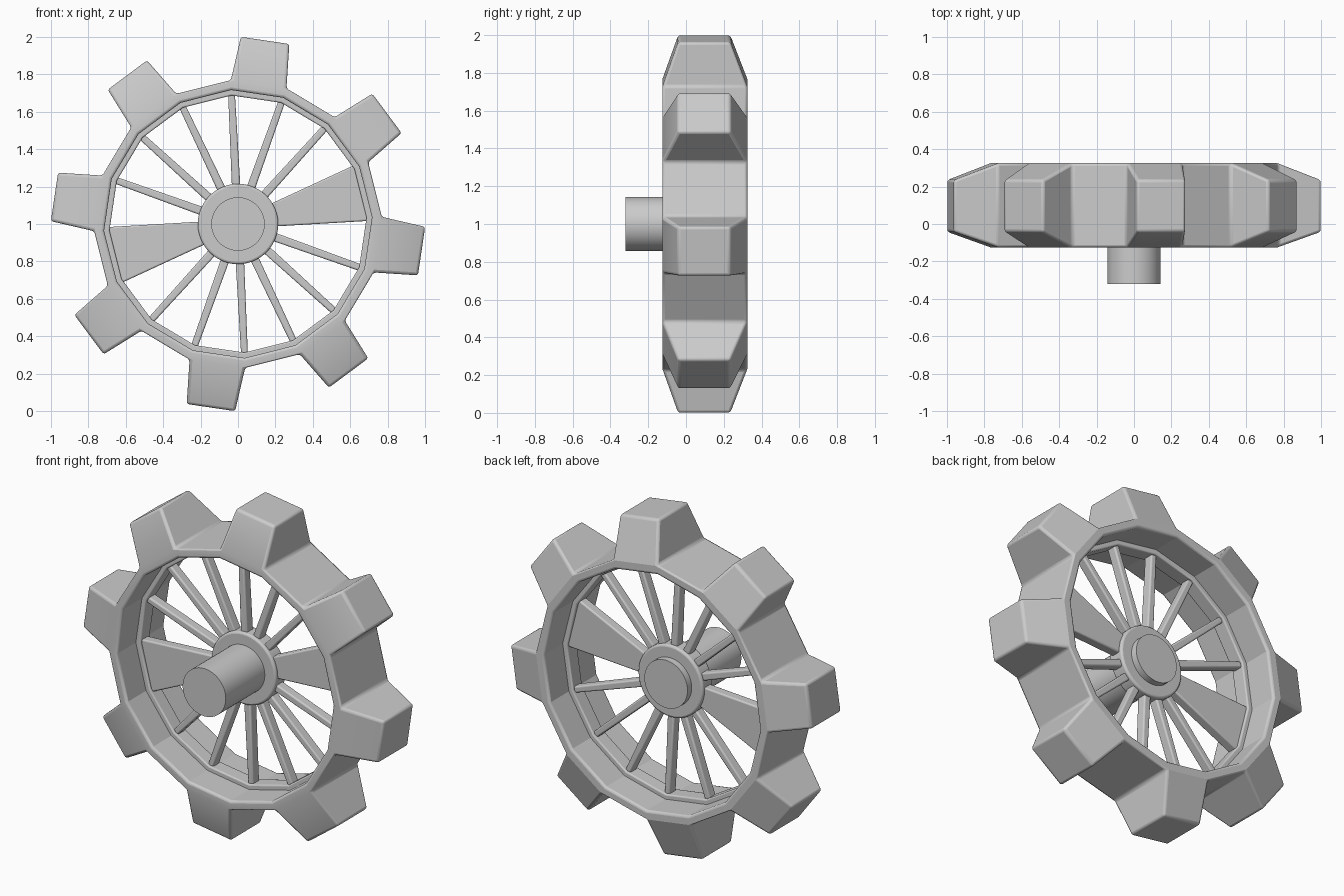
import bpy, bmesh
from math import cos, sin, radians
from mathutils import Vector

if "Cube" in bpy.data.objects:
    bpy.data.objects.remove(bpy.data.objects["Cube"])

N = 16
START = 92.85          # angle of the first rim corner
STEP = 360 / N


def polar(r, deg, y):
    a = radians(deg)
    return Vector((r * cos(a), y, 1 + r * sin(a)))


def finish(name, bm, bevel=0.0, limit=30):
    bmesh.ops.recalc_face_normals(bm, faces=bm.faces)
    me = bpy.data.meshes.new(name)
    bm.to_mesh(me)
    bm.free()
    ob = bpy.data.objects.new(name, me)
    bpy.context.collection.objects.link(ob)
    if bevel:
        m = ob.modifiers.new("soft_edges", 'BEVEL')
        m.width, m.segments = bevel, 3
        m.limit_method, m.angle_limit = 'ANGLE', radians(limit)
    bpy.ops.object.select_all(action='DESELECT')
    ob.select_set(True)
    bpy.context.view_layer.objects.active = ob
    bpy.ops.object.shade_smooth_by_angle(angle=radians(20))
    return ob


def ring(profile):
    """Sweep a closed (radius, y) profile around 16 flat sides."""
    bm = bmesh.new()
    loops = [[bm.verts.new(polar(r, START + i * STEP, y)) for r, y in profile]
             for i in range(N)]
    faces = []
    n = len(profile)
    for i in range(N):
        a, b = loops[i], loops[(i + 1) % N]
        faces.append([bm.faces.new((a[j], a[(j + 1) % n], b[(j + 1) % n], b[j]))
                      for j in range(n)])
    return bm, faces


def prism(name, outline, y0, y1, bevel):
    """Extrude an outline of (x, z) points along y."""
    bm = bmesh.new()
    f = bm.faces.new([bm.verts.new((x, y0, z)) for x, z in outline])
    ext = bmesh.ops.extrude_face_region(bm, geom=[f])
    for v in ext['geom']:
        if isinstance(v, bmesh.types.BMVert):
            v.co.y = y1
    return finish(name, bm, bevel)


def disc(name, r, y0, y1, bevel=0.0):
    pts = [(r * cos(radians(k * 7.5)), 1 + r * sin(radians(k * 7.5))) for k in range(48)]
    return prism(name, pts, y0, y1, bevel)


# Rim with eight tapered teeth pulled out of every other outer side
bm, faces = ring([(0.77, -0.125), (0.77, 0.325), (0.717, 0.325), (0.717, -0.125)])
for i in range(N - 1, 0, -2):
    deg = START + (i + 0.5) * STEP
    out = polar(1, deg, 0) - Vector((0, 0, 1))
    side = Vector((-out.z, 0, out.x))
    face = faces[i][0]
    ext = bmesh.ops.extrude_face_region(bm, geom=[face])
    for v in ext['geom']:
        if isinstance(v, bmesh.types.BMVert):
            s = 1 if (v.co - Vector((0, 0, 1))).dot(side) > 0 else -1
            y = 0.235 if v.co.y > 0.1 else -0.042
            v.co = polar(0.992, deg, y) + side * s * 0.131
    bmesh.ops.delete(bm, geom=[face] if face.is_valid else [], context='FACES_ONLY')
finish("toothed_rim", bm, 0.014)

# Inner frame ring that holds the spokes
bm, _ = ring([(0.73, 0.055), (0.73, 0.145), (0.688, 0.145), (0.688, 0.055)])
finish("spoke_ring", bm, 0.008)

# Spokes, one to each rim corner
for i in range(N):
    a = START + i * STEP
    out = polar(1, a, 0) - Vector((0, 0, 1))
    pts = [(r * out.x - w * out.z, 1 + r * out.z + w * out.x)
           for r, w in ((0.17, -0.023), (0.705, -0.018), (0.705, 0.018), (0.17, 0.023))]
    prism("spoke", pts, 0.07, 0.13, 0.009)

# Two solid panels filling opposite gaps
for a in (2.85, 182.85):
    ends = [polar(r, d, 0) for r, d in ((0.16, a), (0.705, a), (0.705, a + STEP), (0.16, a + STEP))]
    prism("solid_panel", [(p.x, p.z) for p in ends], 0.07, 0.13, 0.0)

# Hub, and the axle running through it
disc("hub", 0.215, 0.05, 0.15, 0.012)
disc("axle", 0.143, -0.32, 0.19)
